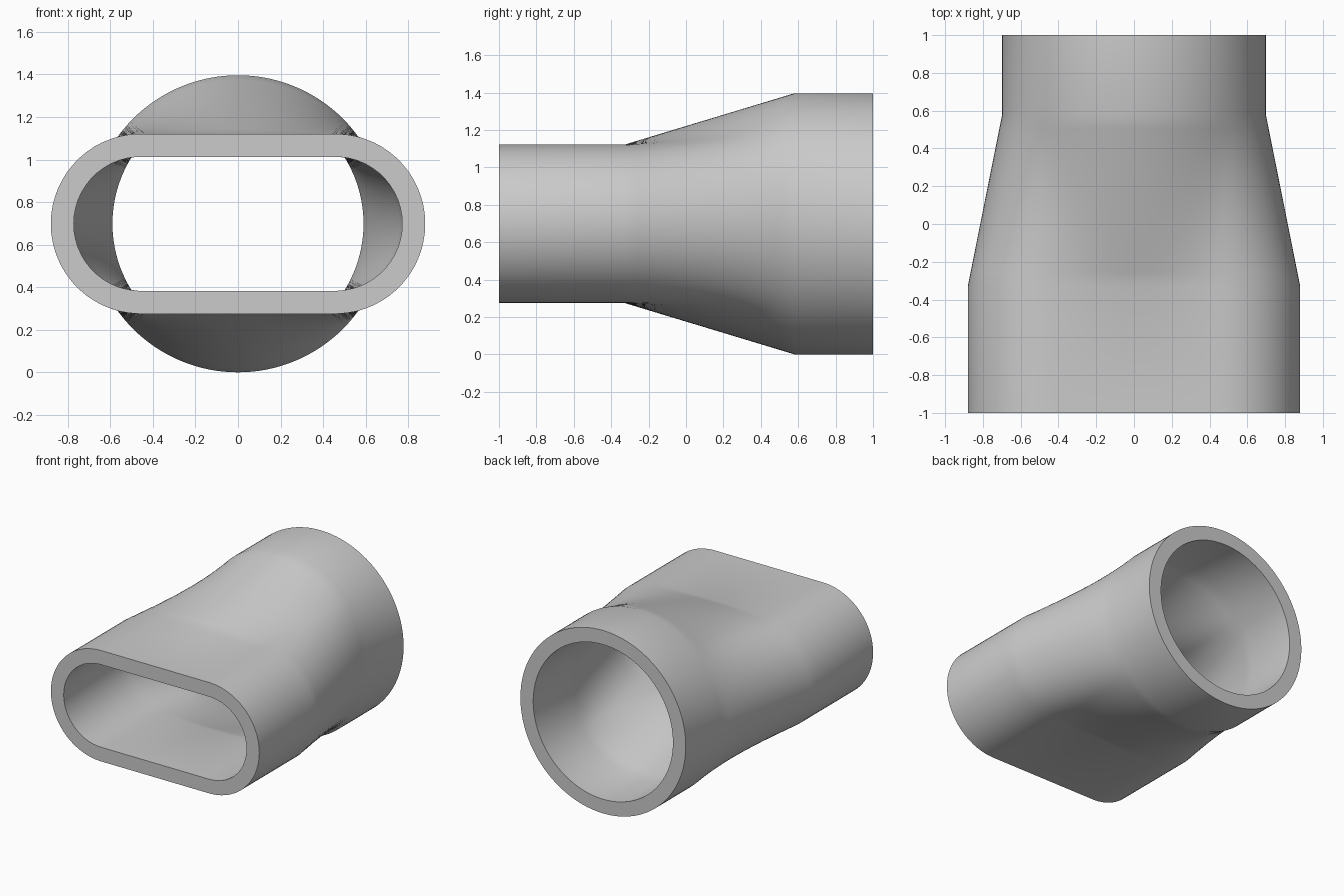
import bpy, bmesh, math

cube = bpy.data.objects.get("Cube")
if cube:
    bpy.data.objects.remove(cube)

SEG, STEPS = 128, 12
CZ = 0.698            # height of the duct axis
HALF_FLAT = 0.457     # half length of the slot's straight side
SLOT_R, ROUND_R, WALL = 0.423, 0.698, 0.108


def slot_radius(a, r):
    """Distance from the axis to the slot outline at angle a."""
    c, s = abs(math.cos(a)), abs(math.sin(a))
    if s > 1e-6 and r * c / s <= HALF_FLAT:
        return r / s
    return HALF_FLAT * c + math.sqrt(r * r - (HALF_FLAT * s) ** 2)


def ring(bm, y, blend, inset):
    """One cross-section, from slot (blend 0) to circle (blend 1)."""
    verts = []
    for i in range(SEG):
        a = 2 * math.pi * i / SEG
        d = (1 - blend) * slot_radius(a, SLOT_R - inset) + blend * (ROUND_R - inset)
        verts.append(bm.verts.new((d * math.cos(a), y, CZ + d * math.sin(a))))
    return verts


# Stations along the duct: straight slot, ruled transition, straight round
stations = [(-1.0, 0.0)]
stations += [(-0.33 + 0.91 * k / STEPS, k / STEPS) for k in range(STEPS + 1)]
stations += [(1.0, 1.0)]

# Outer skin forward, inner skin back, closed at both rims
bm = bmesh.new()
rings = [ring(bm, y, b, 0.0) for y, b in stations]
rings += [ring(bm, y, b, WALL) for y, b in reversed(stations)]
for k, r0 in enumerate(rings):
    r1 = rings[(k + 1) % len(rings)]
    for i in range(SEG):
        j = (i + 1) % SEG
        bm.faces.new((r0[i], r0[j], r1[j], r1[i]))
bmesh.ops.recalc_face_normals(bm, faces=bm.faces)
mesh = bpy.data.meshes.new("duct_adapter")
bm.to_mesh(mesh)
bm.free()

duct = bpy.data.objects.new("duct_adapter", mesh)
bpy.context.collection.objects.link(duct)

# Plain grey
grey = bpy.data.materials.new("plain_grey")
grey.use_nodes = True
colour = (0.6, 0.6, 0.6, 1)
grey.diffuse_color = colour
grey.node_tree.nodes["Principled BSDF"].inputs["Base Color"].default_value = colour
mesh.materials.append(grey)

# Smooth walls with crisp rims
bpy.ops.object.select_all(action='DESELECT')
duct.select_set(True)
bpy.context.view_layer.objects.active = duct
bpy.ops.object.shade_smooth_by_angle(angle=math.radians(30))
